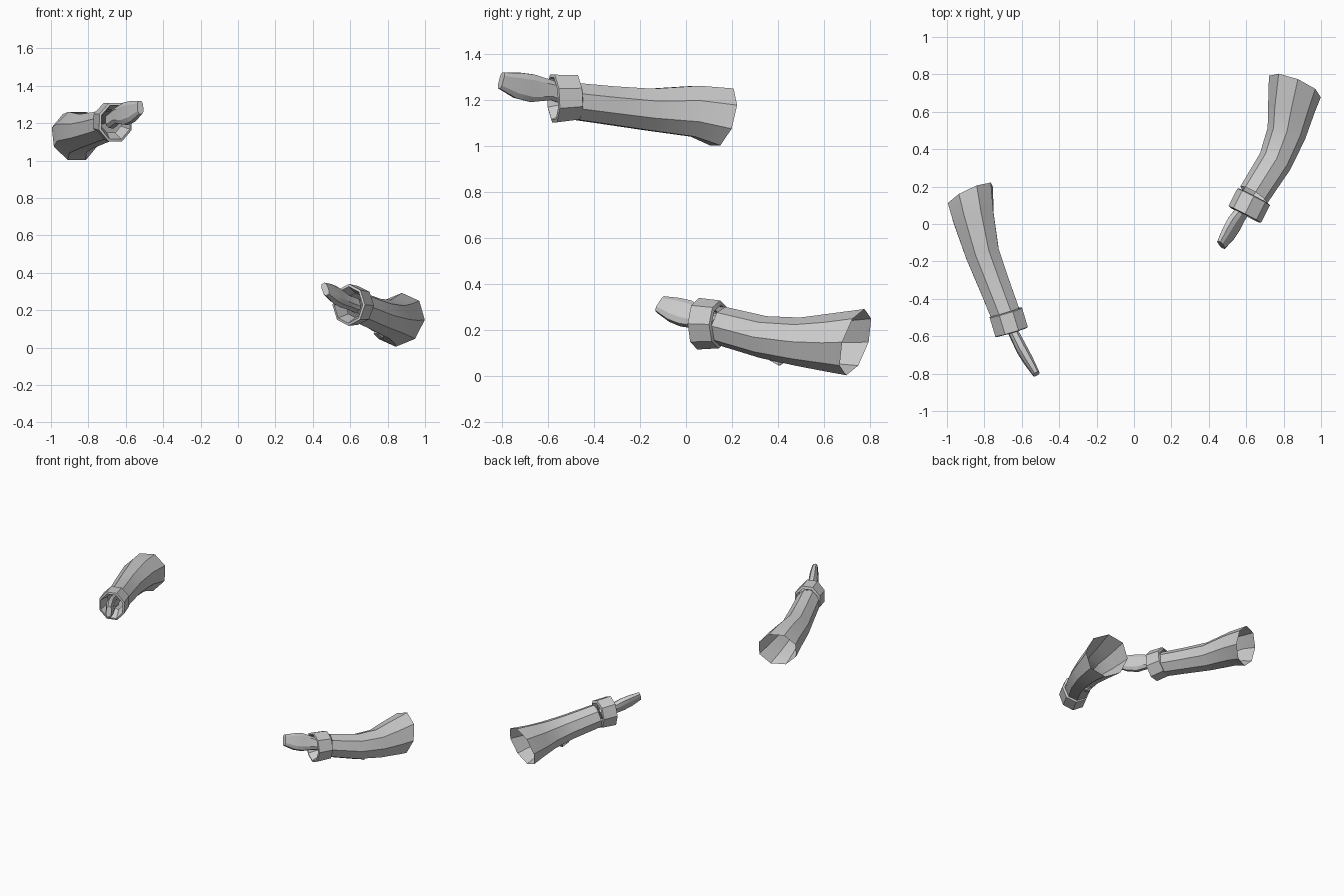
import bpy, bmesh
from math import sin, cos, pi, radians
from mathutils import Vector

if "Cube" in bpy.data.objects:
    bpy.data.objects.remove(bpy.data.objects["Cube"])

UP = Vector((0, 0, 1))


def circle(n, phase):
    return [(cos(2 * pi * i / n + phase), sin(2 * pi * i / n + phase)) for i in range(n)]


def loft(name, stations, profile, tangents=None, roll=0, caps=(False, False)):
    """Skin a profile along stations (x, y, z, side radius, up radius)."""
    bm = bmesh.new()
    pts = [Vector(s[:3]) for s in stations]
    rings = []
    for i, s in enumerate(stations):
        t = (tangents or {}).get(i)
        if t is None:
            t = pts[min(i + 1, len(pts) - 1)] - pts[max(i - 1, 0)]
        t = Vector(t).normalized()
        side = t.cross(UP).normalized()
        up = side.cross(t)
        a, b = side * cos(roll) - up * sin(roll), up * cos(roll) + side * sin(roll)
        rings.append([bm.verts.new(pts[i] + a * (u * s[3]) + b * (v * s[4])) for u, v in profile])
    n = len(profile)
    for r0, r1 in zip(rings, rings[1:]):
        for k in range(n):
            bm.faces.new((r0[k], r0[(k + 1) % n], r1[(k + 1) % n], r1[k]))
    if caps[0]:
        bm.faces.new(rings[0][::-1])
    if caps[1]:
        bm.faces.new(rings[-1])
    bmesh.ops.recalc_face_normals(bm, faces=bm.faces)
    me = bpy.data.meshes.new(name)
    bm.to_mesh(me)
    bm.free()
    ob = bpy.data.objects.new(name, me)
    bpy.context.collection.objects.link(ob)
    bpy.ops.object.select_all(action='DESELECT')
    ob.select_set(True)
    bpy.context.view_layer.objects.active = ob
    bpy.ops.object.shade_smooth_by_angle(angle=radians(25))
    return ob


def arm(side, sleeve, end_dir, cuff_back, cuff_front, hand, phase, roll):
    # open sleeve, elbow to wrist
    loft(side + "_sleeve", [(*p, r, r) for *p, r in sleeve], circle(8, phase), {0: end_dir})

    # turned-up cuff: ledge, outer band, rim, inner wall back to the wrist
    b, f = Vector(cuff_back), Vector(cuff_front)
    d = (f - b).normalized()
    band = [(b - d * .005, .084, .084), (b, .098, .104), (f, .098, .112),
            (f + d * .004, .086, .098), (f - d * .08, .06, .065)]
    loft(side + "_cuff", [(*p, ru, rv) for p, ru, rv in band], circle(8, phase),
         {i: d for i in range(5)})

    # flat mitten-like hand with chamfered edges
    plate = [(1, -.6), (1, .6), (.5, 1), (-.5, 1), (-1, .6), (-1, -.6), (-.5, -1), (.5, -1)]
    loft(side + "_hand", hand, plate, roll=roll, caps=(True, True))


# raised arm
arm("raised",
    [(-.875, .155, 1.125, .138), (-.86, .04, 1.15, .12), (-.81, -.16, 1.157, .098),
     (-.745, -.33, 1.175, .09), (-.68, -.50, 1.195, .085)],
    (.42, -.88, .25), (-.685, -.475, 1.21), (-.655, -.575, 1.205),
    [(-.68, -.50, 1.21, .03, .04), (-.645, -.58, 1.24, .026, .042),
     (-.60, -.67, 1.25, .028, .06), (-.565, -.73, 1.262, .026, .056),
     (-.522, -.802, 1.283, .018, .036)],
    pi / 8, radians(-5))

# lowered arm
arm("lowered",
    [(.86, .735, .148, .15), (.84, .61, .145, .125), (.815, .485, .15, .105),
     (.755, .335, .17, .092), (.64, .155, .218, .085)],
    (-.36, -.87, .28), (.64, .145, .225), (.592, .052, .228),
    [(.63, .13, .225, .03, .04), (.583, .075, .245, .026, .042),
     (.535, .0, .272, .028, .06), (.505, -.05, .288, .026, .056),
     (.466, -.112, .312, .018, .038)],
    0, radians(32))

# small cloth fold under the lowered sleeve
loft("sleeve_fold", [(.75, .43, .075, .02, .012), (.765, .405, .055, .02, .012), (.735, .36, .08, .015, .008)],
     circle(4, pi / 4), caps=(True, True))
